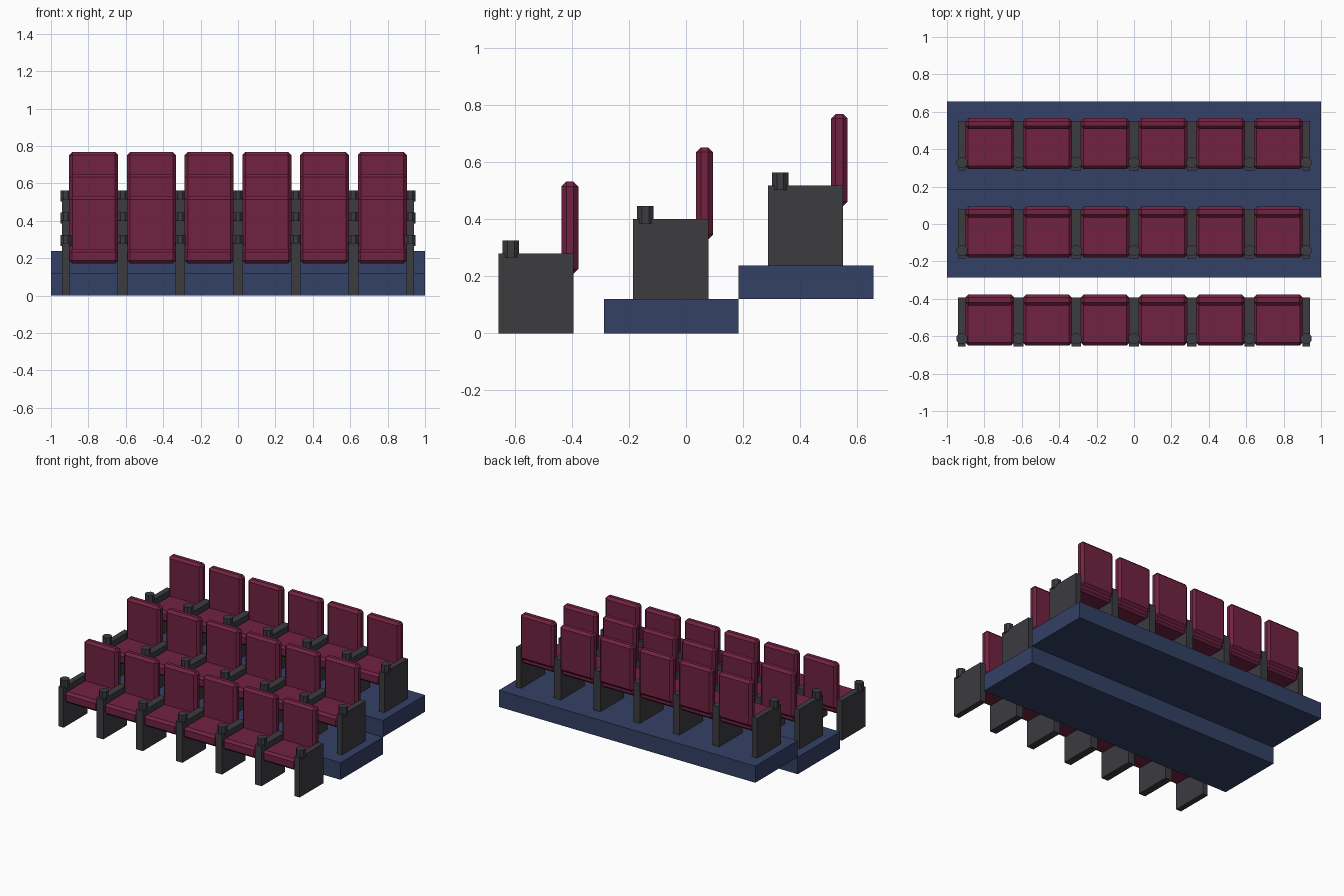
import bpy
import bmesh
import math
from mathutils import Matrix, Vector

cube = bpy.data.objects.get("Cube")
if cube:
    bpy.data.objects.remove(cube, do_unlink=True)


def make_material(name, rgb):
    mat = bpy.data.materials.new(name)
    mat.use_nodes = True
    colour = (*rgb, 1.0)
    mat.diffuse_color = colour
    mat.node_tree.nodes["Principled BSDF"].inputs["Base Color"].default_value = colour
    return mat


RED = make_material("burgundy upholstery", (0.165, 0.016, 0.052))
GREY = make_material("charcoal plastic", (0.045, 0.045, 0.051))
BLUE = make_material("navy carpet", (0.034, 0.052, 0.133))


def finish(name, bm, mat):
    mesh = bpy.data.meshes.new(name)
    bm.to_mesh(mesh)
    bm.free()
    mesh.materials.append(mat)
    obj = bpy.data.objects.new(name, mesh)
    bpy.context.collection.objects.link(obj)
    return obj


def box(name, x, y, z, mat, bevel=0.0):
    """Box from (min, max) ranges, with optional chamfered edges."""
    bm = bmesh.new()
    size = Vector((x[1] - x[0], y[1] - y[0], z[1] - z[0]))
    mid = Vector((sum(x) / 2, sum(y) / 2, sum(z) / 2))
    bmesh.ops.create_cube(bm, size=1, matrix=Matrix.Translation(mid) @ Matrix.Diagonal(size).to_4x4())
    if bevel:
        bmesh.ops.bevel(bm, geom=bm.edges[:], offset=bevel, segments=1, affect='EDGES')
    return finish(name, bm, mat)


def cup_holder(name, x, y, z):
    """Octagonal post with flat sides facing the axes."""
    bm = bmesh.new()
    radius = 0.029 / math.cos(math.pi / 8)
    place = Matrix.Translation((x, y, z)) @ Matrix.Rotation(math.pi / 8, 4, 'Z')
    bmesh.ops.create_cone(bm, cap_ends=True, segments=8, radius1=radius,
                          radius2=radius, depth=0.06, matrix=place)
    return finish(name, bm, GREY)


# Stepped platforms
box("lower_platform", (-1, 1), (-0.287, 0.184), (0, 0.12), BLUE)
box("upper_platform", (-1, 1), (0.184, 0.656), (0.12, 0.237), BLUE)

# Rows of seats, each given by its front edge and floor height
PITCH = 0.3085
SEATS = 6
for row, (front, floor) in enumerate([(-0.656, 0), (-0.185, 0.12), (0.287, 0.237)], 1):
    # Side panels with cup holders
    for i in range(SEATS + 1):
        x = (i - SEATS / 2) * PITCH
        left, right = x - 0.026, x + 0.026
        if i == 0:
            left, right = -0.94, -0.9
        elif i == SEATS:
            left, right = 0.9, 0.94
        box(f"side_panel_{row}_{i}", (left, right), (front, front + 0.263),
            (floor, floor + 0.28), GREY)
        cup_holder(f"cup_holder_{row}_{i}", (left + right) / 2, front + 0.043, floor + 0.295)
    # Cushions and backrests
    for i in range(SEATS):
        x = (i - (SEATS - 1) / 2) * PITCH
        span = (x - 0.131, x + 0.131)
        box(f"seat_cushion_{row}_{i}", span, (front + 0.006, front + 0.262),
            (floor + 0.172, floor + 0.25), RED, 0.016)
        box(f"backrest_{row}_{i}", span, (front + 0.22, front + 0.279),
            (floor + 0.208, floor + 0.531), RED, 0.017)
